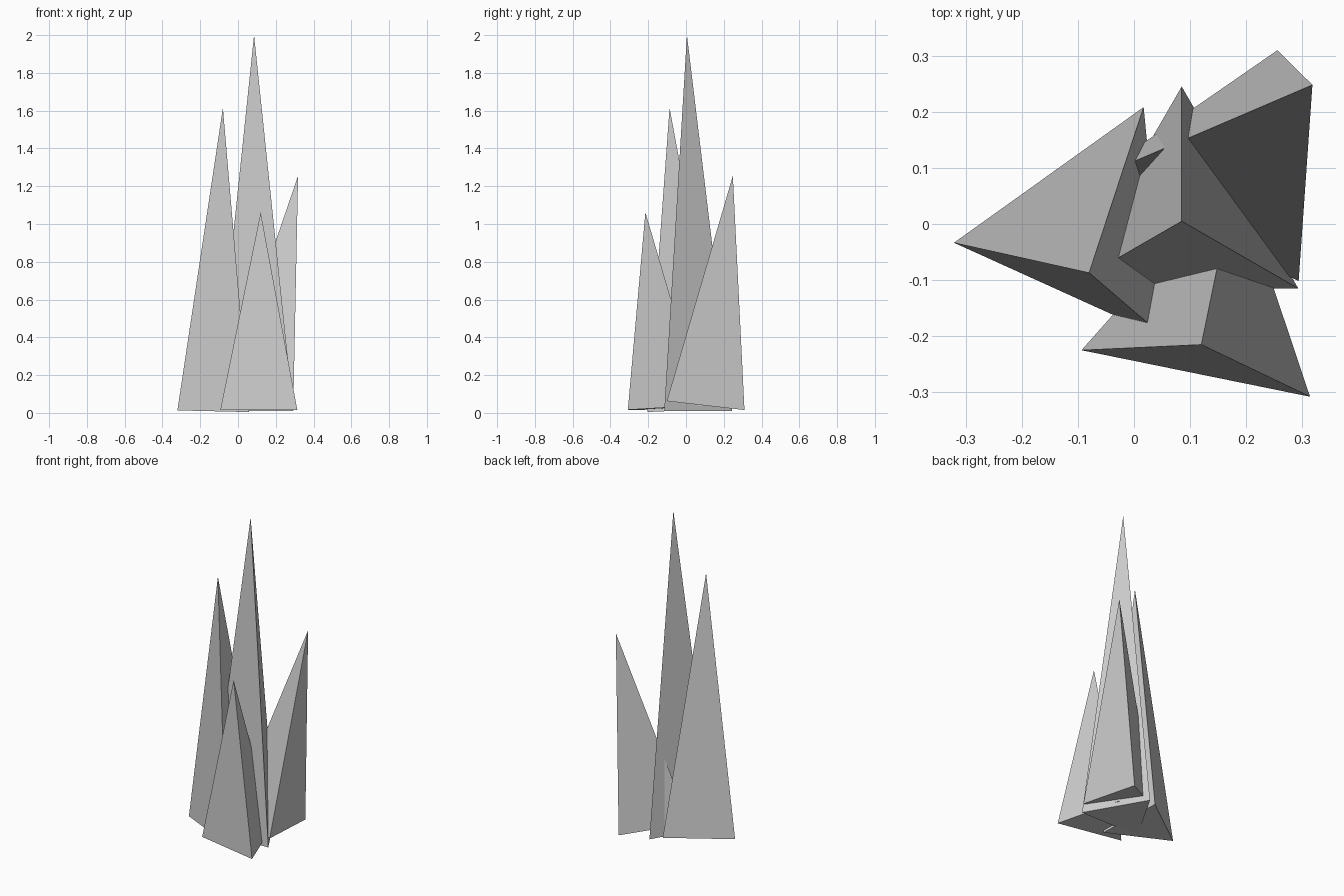
import bpy
from math import radians
from mathutils import Vector, Matrix

if "Cube" in bpy.data.objects:
    bpy.data.objects.remove(bpy.data.objects["Cube"])

RADIUS = 0.24


def shard(name, base, tip, azimuth):
    """Three-sided spike from base centre to tip; azimuth aims one base corner."""
    base, tip = Vector(base), Vector(tip)
    axis = tip - base
    bpy.ops.mesh.primitive_cone_add(vertices=3, radius1=RADIUS, radius2=0,
                                    depth=axis.length)
    ob = bpy.context.object
    ob.name = name
    tilt = Vector((0, 0, 1)).rotation_difference(axis).to_matrix().to_4x4()
    spin = Matrix.Rotation(radians(azimuth - 90), 4, 'Z')
    ob.matrix_world = Matrix.Translation((base + tip) / 2) @ tilt @ spin
    return ob


# Tall upright spike in the middle
shard("centre_spike", (0.085, 0.005, 0.01), (0.085, 0.005, 2.0), 90)
# Leaning spikes around it
shard("left_spike", (-0.082, -0.01, 0.014), (-0.08, -0.087, 1.615), 185.6)
shard("back_right_spike", (0.156, 0.095, 0.056), (0.318, 0.248, 1.255), 64.8)
shard("front_spike", (0.134, -0.149, 0.024), (0.12, -0.215, 1.062), 198.5)
